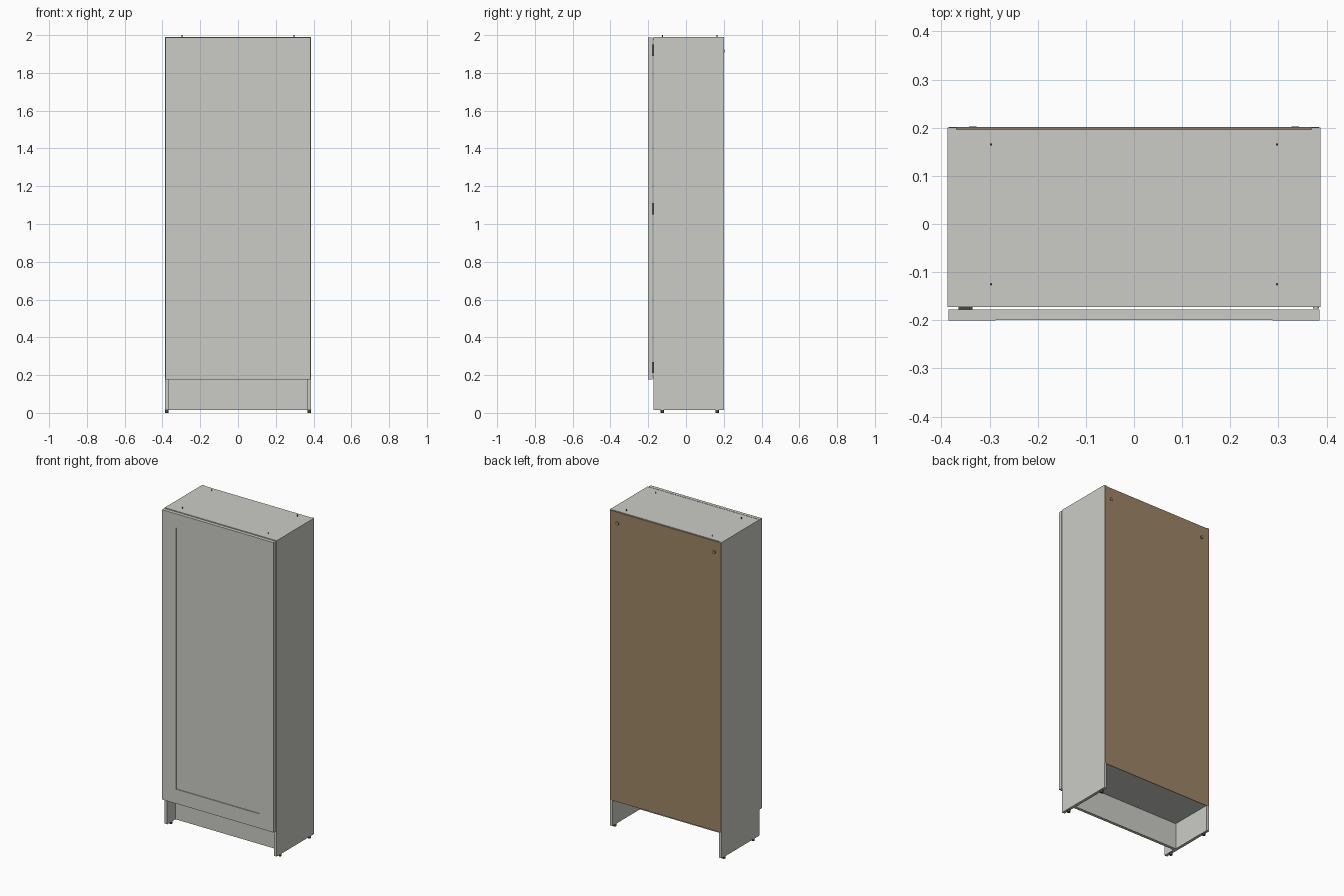
import bpy
import bmesh
from mathutils import Matrix

cube = bpy.data.objects.get("Cube")
if cube:
    bpy.data.objects.remove(cube, do_unlink=True)


def material(name, r, g, b):
    m = bpy.data.materials.new(name)
    m.use_nodes = True
    m.diffuse_color = (r, g, b, 1)
    m.node_tree.nodes["Principled BSDF"].inputs["Base Color"].default_value = (r, g, b, 1)
    return m


GREY = material("light grey paint", 0.60, 0.60, 0.565)
BROWN = material("brown fibreboard", 0.34, 0.235, 0.135)
DARK = material("dark metal", 0.06, 0.06, 0.055)


def finish(name, bm, mat):
    mesh = bpy.data.meshes.new(name)
    bm.to_mesh(mesh)
    bm.free()
    mesh.materials.append(mat)
    obj = bpy.data.objects.new(name, mesh)
    bpy.context.collection.objects.link(obj)
    return obj


def box(name, x, y, z, mat=GREY):
    """Box from (min, max) pairs on each axis."""
    bm = bmesh.new()
    bmesh.ops.create_cube(bm, size=1)
    for v in bm.verts:
        v.co = [p[0] if c < 0 else p[1] for c, p in zip(v.co, (x, y, z))]
    return finish(name, bm, mat)


def cylinder(name, centre, radius, depth, axis="Z", mat=DARK):
    bm = bmesh.new()
    bmesh.ops.create_cone(bm, cap_ends=True, segments=16, radius1=radius,
                          radius2=radius, depth=depth)
    if axis == "Y":
        bm.transform(Matrix.Rotation(1.5707963, 4, "X"))
    bm.transform(Matrix.Translation(centre))
    return finish(name, bm, mat)


W = 0.387          # half width
T = 0.018          # board thickness
FRONT, BACK = -0.172, 0.2
BASE, FLOOR, TOP = 0.015, 0.178, 1.99

# Carcass boards
for side, s in (("left", 1), ("right", -1)):
    box(side + "_side_panel", sorted((s * W, s * (W - T))), (FRONT, BACK), (BASE, TOP))
inner = (T - W, W - T)
box("top_panel", inner, (FRONT, BACK - 0.004), (TOP - T, TOP))
box("bottom_panel", inner, (FRONT, BACK - 0.004), (FLOOR, FLOOR + T))
box("plinth", inner, (-0.09, -0.072), (BASE, FLOOR))

# Back board with two round holes
back = box("back_board", (-W + 0.003, W - 0.003), (BACK - 0.004, BACK + 0.001),
           (FLOOR - 0.003, TOP - 0.004), BROWN)
for side, s in (("left", 1), ("right", -1)):
    cylinder(side + "_hole_ring", (s * 0.335, BACK + 0.0005, 1.915), 0.012, 0.003, "Y")
    cylinder(side + "_hole_plug", (s * 0.335, BACK + 0.001, 1.915), 0.008, 0.004, "Y", BROWN)

# Door: two stiles, two rails and a recessed panel
D0, D1 = -0.2, -0.178
DOOR_LOW, DOOR_HIGH = 0.176, 1.988
STILE, RAIL = 0.288, 0.09
for side, s in (("left", 1), ("right", -1)):
    box(side + "_door_stile", sorted((s * STILE, s * 0.385)), (D0, D1), (DOOR_LOW, DOOR_HIGH))
span = (-STILE, STILE)
box("top_door_rail", span, (D0 + 0.001, D1), (DOOR_HIGH - RAIL, DOOR_HIGH))
box("bottom_door_rail", span, (D0 + 0.001, D1), (DOOR_LOW, DOOR_LOW + RAIL))
box("door_panel", span, (D0 + 0.006, D1 - 0.003), (DOOR_LOW + RAIL, DOOR_HIGH - RAIL))

# Hinges and door bumpers in the gap behind the door
for i, z in enumerate((0.24, 1.08, 1.92)):
    box(f"hinge_{i + 1}", (-0.365, -0.335), (D1 - 0.001, FRONT + 0.03), (z - 0.03, z + 0.03), DARK)
for name, z in (("lower", 0.187), ("upper", 1.98)):
    cylinder(name + "_bumper", (0.378, -0.174, z), 0.006, 0.004, "Y", GREY)

# Feet under the sides and fixing pins on the top
for side, s in (("left", 1), ("right", -1)):
    for place, y in (("front", -0.125), ("back", 0.165)):
        cylinder(f"{place}_{side}_foot", (s * 0.377, y, BASE / 2), 0.009, BASE)
        cylinder(f"{place}_{side}_pin", (s * 0.297, y, TOP), 0.0025, 0.02)
